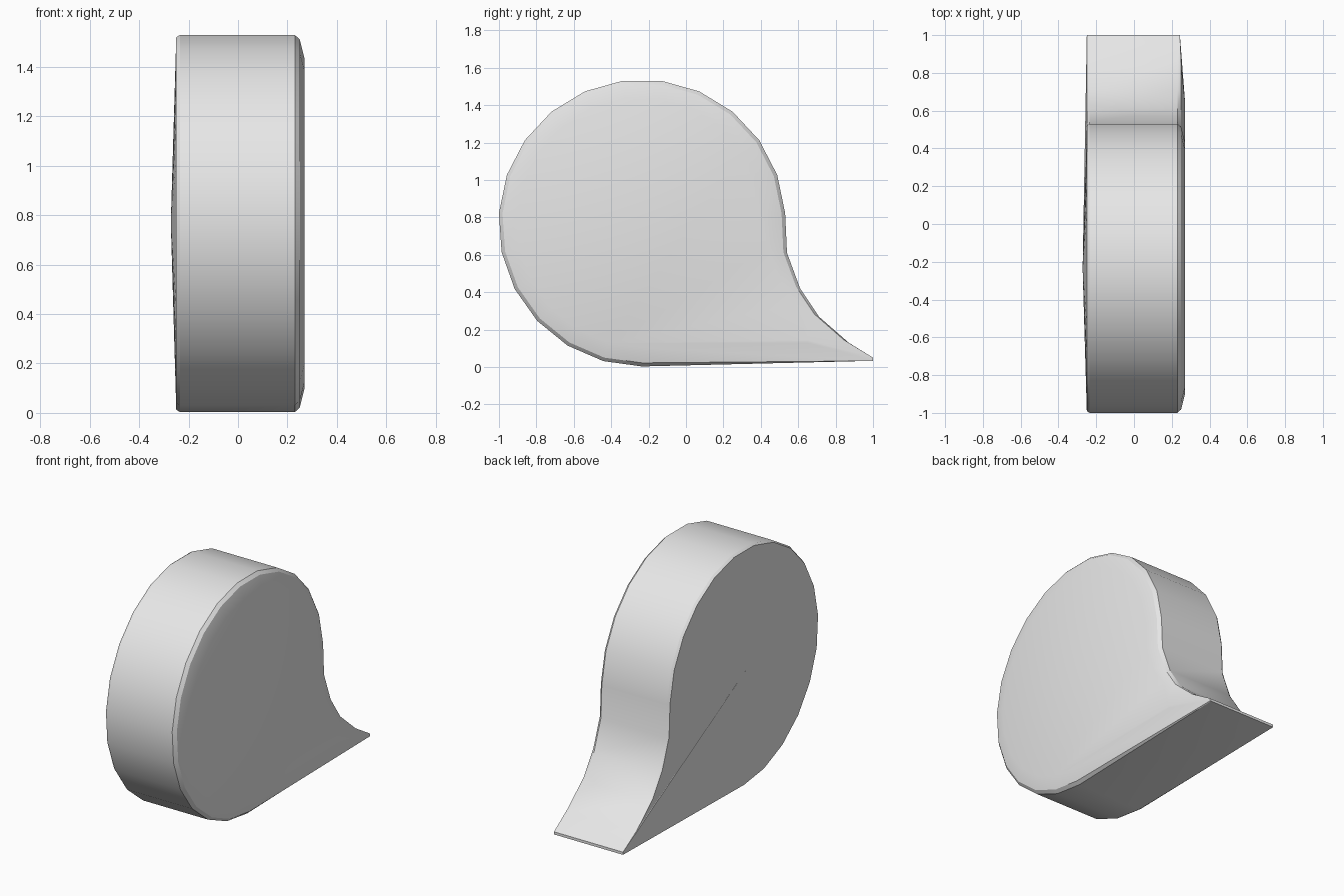
import bpy
import bmesh
from math import sin, cos, tau, radians

if "Cube" in bpy.data.objects:
    bpy.data.objects.remove(bpy.data.objects["Cube"])

# Plain grey material
grey = bpy.data.materials.new("plain grey")
grey.use_nodes = True
colour = (0.8, 0.8, 0.8, 1)
grey.diffuse_color = colour
grey.node_tree.nodes["Principled BSDF"].inputs["Base Color"].default_value = colour

# Side outline: a 23-sided wheel drawn out into a tail
CY, CZ, R, SIDES = -0.235, 0.77, 0.767, 23


def wheel_point(i):
    a = tau * (i + 0.5) / SIDES
    return CY + R * sin(a), CZ + R * cos(a)


tail = [(0.54, 0.61), (0.61, 0.42), (0.71, 0.27), (0.87, 0.13), (1, 0.05), (1, 0.033)]
outline = [wheel_point(i) for i in range(6)] + tail
outline += [wheel_point(i) for i in range(11, SIDES)]

bm = bmesh.new()


def ring(x, scale, tip_x, y_limit=None):
    """Outline at x, shrunk to the wheel centre; the tail tip keeps its place."""
    verts = []
    for y, z in outline:
        tip = y > 0.99
        s = 1 if tip and y_limit is None else scale
        py, pz = CY + (y - CY) * s, CZ + (z - CZ) * s
        if y_limit is not None:
            py = min(py, y_limit)
        verts.append(bm.verts.new((tip_x if tip else x, py, pz)))
    return verts


rings = [
    ring(-0.25, 0.987, -0.25),
    ring(-0.235, 1, -0.24),
    ring(0.23, 1, 0.235),
    ring(0.25, 0.975, 0.243),
    ring(0.27, 0.87, 0.27, 0.65),
]
n = len(outline)
for a, b in zip(rings, rings[1:]):
    for i in range(n):
        j = (i + 1) % n
        bm.faces.new((a[i], a[j], b[j], b[i]))

# Flat cap on one side, shallow cone on the other
bm.faces.new(rings[-1])
apex = bm.verts.new((-0.272, CY, CZ))
for i in range(n):
    bm.faces.new((rings[0][i], apex, rings[0][(i + 1) % n]))
bmesh.ops.recalc_face_normals(bm, faces=bm.faces)

mesh = bpy.data.meshes.new("teardrop_body")
bm.to_mesh(mesh)
bm.free()
body = bpy.data.objects.new("teardrop_body", mesh)
bpy.context.collection.objects.link(body)
mesh.materials.append(grey)

bpy.context.view_layer.objects.active = body
body.select_set(True)
bpy.ops.object.shade_smooth_by_angle(angle=radians(30))
